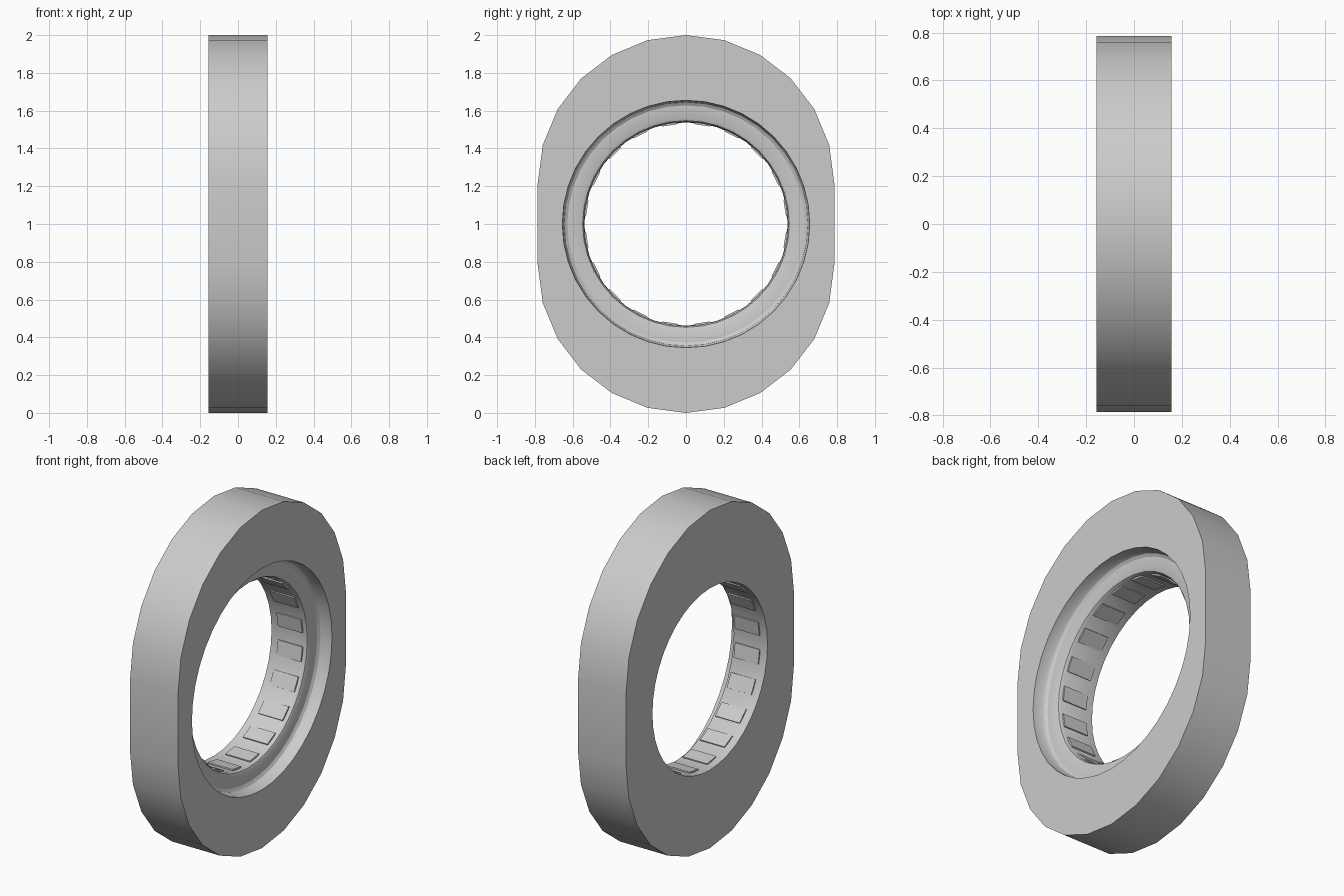
import bpy, bmesh, math

if "Cube" in bpy.data.objects:
    bpy.data.objects.remove(bpy.data.objects["Cube"])

HALF = 0.157        # half thickness along x
CZ = 1.0            # bore centre height

grey = bpy.data.materials.new("plain grey")
grey.diffuse_color = (0.6, 0.6, 0.6, 1)
grey.use_nodes = True
grey.node_tree.nodes["Principled BSDF"].inputs["Base Color"].default_value = grey.diffuse_color


def finish(bm, name):
    bmesh.ops.recalc_face_normals(bm, faces=bm.faces)
    me = bpy.data.meshes.new(name)
    bm.to_mesh(me)
    bm.free()
    me.materials.append(grey)
    ob = bpy.data.objects.new(name, me)
    bpy.context.collection.objects.link(ob)
    bpy.ops.object.select_all(action='DESELECT')
    ob.select_set(True)
    bpy.context.view_layer.objects.active = ob
    bpy.ops.object.shade_smooth_by_angle(angle=math.radians(30))
    return ob


def bridge(bm, a, b):
    n = len(a)
    for i in range(n):
        j = (i + 1) % n
        bm.faces.new((a[i], a[j], b[j], b[i]))


def loop_edges(bm, ring):
    return [bm.edges.get((ring[i - 1], ring[i])) for i in range(len(ring))]


# Ring body: rounded oblong outside, stepped round bore inside
bm = bmesh.new()
R, SHIFT = 0.785, 0.215
outline = [(R * math.cos(math.radians(15 * k)), CZ + SHIFT + R * math.sin(math.radians(15 * k)))
           for k in range(13)]
outline += [(-y, 2 * CZ - z) for y, z in outline]
outer = [[bm.verts.new((x, y, z)) for y, z in outline] for x in (HALF, -HALF)]
bridge(bm, *outer)

# Bore profile (radius, x): counterbore wall, fillet, ledge, rounded lip, bore
profile = [(0.655, HALF), (0.652, 0.105), (0.644, 0.088), (0.628, 0.078),
           (0.560, 0.076), (0.547, 0.070), (0.540, 0.057), (0.538, -HALF)]
SEG = 40
rings = [[bm.verts.new((x, r * math.cos(math.tau * k / SEG), CZ + r * math.sin(math.tau * k / SEG)))
          for k in range(SEG)] for r, x in profile]
for a, b in zip(rings, rings[1:]):
    bridge(bm, a, b)

# Flat side faces between the outline and the bore
for out, inn in ((outer[0], rings[0]), (outer[1], rings[-1])):
    bmesh.ops.triangle_fill(bm, use_beauty=True, edges=loop_edges(bm, out) + loop_edges(bm, inn))
finish(bm, "ring_body")

# Shallow raised pads around the bore
bm = bmesh.new()
PADS = 20
for k in range(PADS):
    mid = math.tau * (k + 0.5) / PADS
    ends = []
    for x in (-0.11, 0.05):
        ends.append([bm.verts.new((x, r * math.cos(mid + d), CZ + r * math.sin(mid + d)))
                     for r, d in ((0.541, -0.08), (0.541, 0.08), (0.531, 0.08), (0.531, -0.08))])
    bridge(bm, *ends)
    bm.faces.new(ends[0])
    bm.faces.new(ends[1])
finish(bm, "bore_pads")
